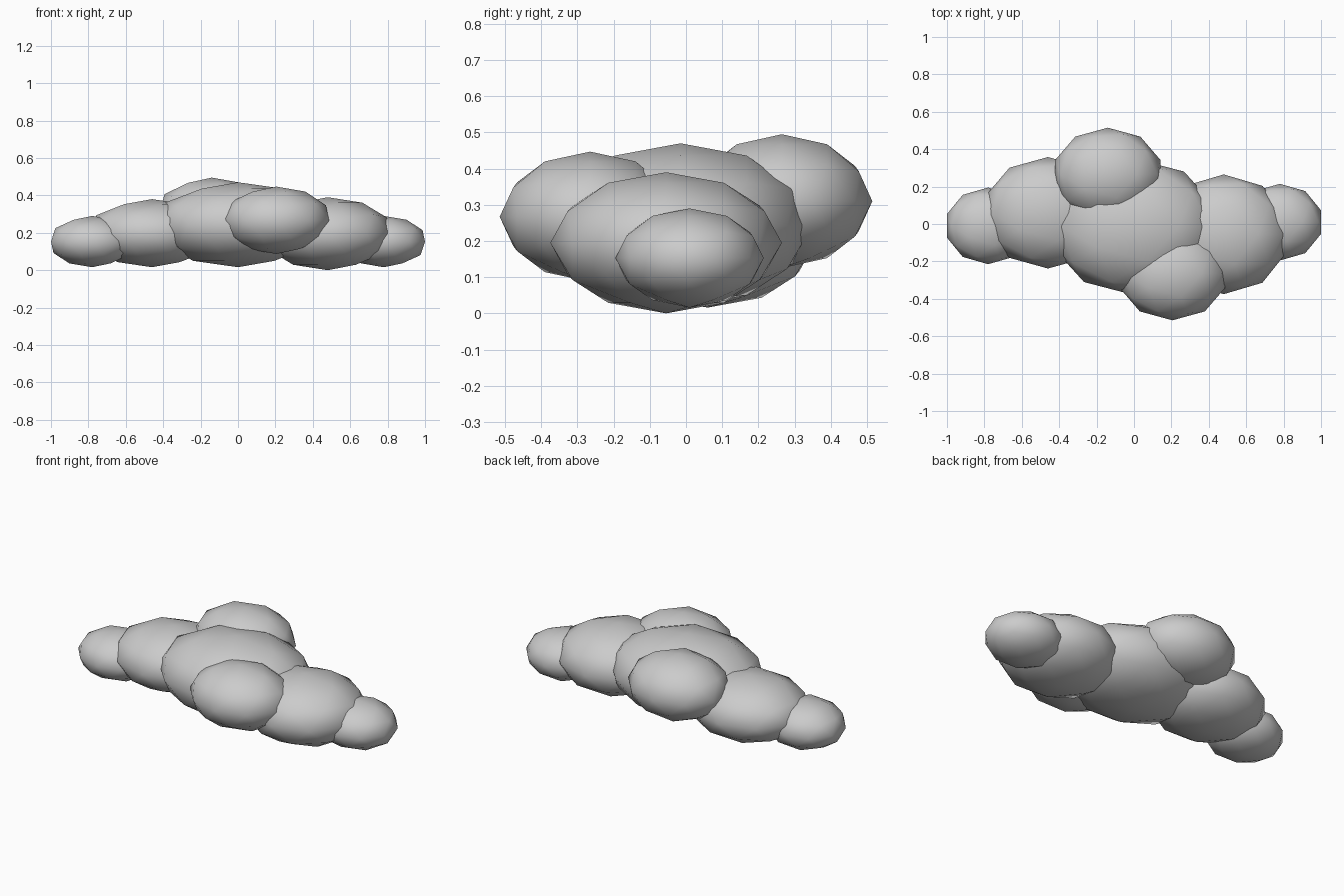
import bpy

if "Cube" in bpy.data.objects:
    bpy.data.objects.remove(bpy.data.objects["Cube"])

# Cloud puffs: name, centre, radii
PUFFS = [
    ("centre_puff", (0.0, -0.015, 0.243), (0.455, 0.365, 0.227)),
    ("left_puff", (-0.46, 0.06, 0.198), (0.35, 0.298, 0.182)),
    ("right_puff", (0.48, -0.055, 0.195), (0.352, 0.32, 0.195)),
    ("left_end_puff", (-0.78, -0.01, 0.153), (0.231, 0.205, 0.137)),
    ("right_end_puff", (0.78, 0.01, 0.153), (0.231, 0.205, 0.137)),
    ("back_puff", (-0.14, 0.265, 0.31), (0.296, 0.25, 0.185)),
    ("front_puff", (0.205, -0.265, 0.267), (0.296, 0.25, 0.18)),
]


def add_puff(name, centre, radii):
    bpy.ops.mesh.primitive_ico_sphere_add(subdivisions=2, radius=1, location=centre)
    puff = bpy.context.object
    puff.name = name
    puff.scale = radii
    bpy.ops.object.transform_apply(location=False, rotation=False, scale=True)
    bpy.ops.object.shade_smooth()


for puff_spec in PUFFS:
    add_puff(*puff_spec)
